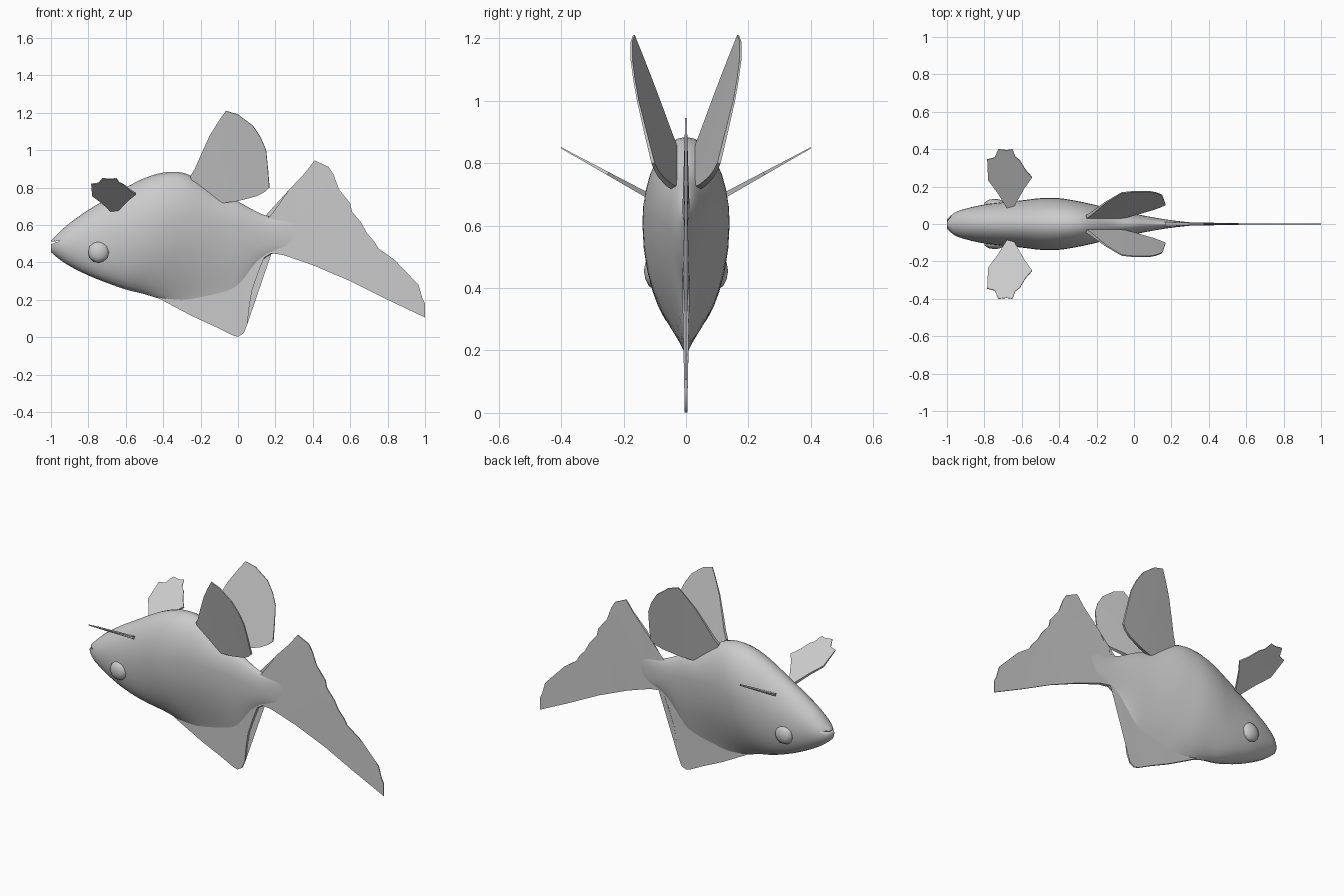
import bpy, bmesh, math
from mathutils import Vector

if "Cube" in bpy.data.objects:
    bpy.data.objects.remove(bpy.data.objects["Cube"], do_unlink=True)

# Single plain grey
grey = bpy.data.materials.new("plain grey")
grey.use_nodes = True
COLOR = (0.6, 0.6, 0.6, 1)
grey.diffuse_color = COLOR
grey.node_tree.nodes["Principled BSDF"].inputs["Base Color"].default_value = COLOR


def finish(bm, name, angle=40):
    bmesh.ops.recalc_face_normals(bm, faces=bm.faces)
    mesh = bpy.data.meshes.new(name)
    bm.to_mesh(mesh)
    bm.free()
    mesh.materials.append(grey)
    obj = bpy.data.objects.new(name, mesh)
    bpy.context.collection.objects.link(obj)
    bpy.ops.object.select_all(action='DESELECT')
    obj.select_set(True)
    bpy.context.view_layer.objects.active = obj
    bpy.ops.object.shade_smooth_by_angle(angle=math.radians(angle))
    return obj


def fin(name, outline, place, thickness, normal):
    """Thin closed plate: outline points placed in space, offset both ways along normal."""
    bm = bmesh.new()
    n = Vector(normal).normalized()
    sides = []
    for sign in (1, -1):
        sides.append([bm.verts.new(Vector(place(u, v)) + n * sign * thickness(u, v))
                      for u, v in outline])
    front, back = sides
    caps = [bm.faces.new(front), bm.faces.new(back[::-1])]
    for i in range(len(front)):
        j = (i + 1) % len(front)
        bm.faces.new((front[j], front[i], back[i], back[j]))
    bmesh.ops.triangulate(bm, faces=caps)
    return finish(bm, name)


def catmull(a, b, c, d, t):
    return [0.5 * (2*q + (r - p)*t + (2*p - 5*q + 4*r - s)*t*t + (3*q - p - 3*r + s)*t**3)
            for p, q, r, s in zip(a, b, c, d)]


# Body stations: x, bottom, widest height, top, half width, pinch of lower half
stations = [
    (-1.00, .455, .485, .515, .025, 1), (-.96, .42, .49, .555, .06, 1),
    (-.90, .38, .495, .61, .082, .9), (-.80, .33, .50, .68, .104, .8),
    (-.70, .29, .52, .74, .116, .8), (-.60, .255, .55, .80, .126, 1),
    (-.50, .23, .59, .85, .138, 1.4), (-.40, .20, .62, .88, .138, 1.8),
    (-.30, .18, .64, .88, .122, 2.2), (-.22, .18, .63, .845, .105, 2.5),
    (-.10, .20, .61, .765, .076, 2.5), (.00, .24, .59, .725, .055, 2.4),
    (.10, .38, .565, .67, .036, 1.6), (.18, .445, .55, .642, .023, 1),
    (.27, .46, .56, .64, .012, 1), (.36, .51, .57, .63, .004, 1)]

SEG, STEPS = 32, 3
rows = []
last = len(stations) - 1
for i in range(last):
    four = [stations[max(0, min(last, i + k))] for k in (-1, 0, 1, 2)]
    rows += [catmull(*four, s / STEPS) for s in range(STEPS)]
rows.append(stations[-1])

bm = bmesh.new()
rings = []
for x, low, mid, top, width, pinch in rows:
    ring = []
    for k in range(SEG):
        a = 2 * math.pi * k / SEG
        s, c = math.sin(a), math.cos(a)
        power = 1 if c >= 0 else pinch
        y = math.copysign(abs(s) ** power, s) * width
        z = mid + c * ((top - mid) if c >= 0 else (mid - low))
        ring.append(bm.verts.new((x, y, z)))
    rings.append(ring)
for r0, r1 in zip(rings, rings[1:]):
    for k in range(SEG):
        j = (k + 1) % SEG
        bm.faces.new((r0[k], r0[j], r1[j], r1[k]))
bm.faces.new(rings[0])
bm.faces.new(rings[-1][::-1])
body = finish(bm, "body", 50)

# Open mouth, cut as a wedge
cutter = fin("mouth_cutter", [(-1.05, .478), (-.95, .515), (-1.05, .505)],
             lambda u, v: (u, 0, v), lambda u, v: .2, (0, 1, 0))
cutter.hide_render = True
cutter.hide_set(True)
cut = body.modifiers.new("mouth", 'BOOLEAN')
cut.operation, cut.solver, cut.object = 'DIFFERENCE', 'EXACT', cutter

# Tail fin
fin("tail_fin",
    [(.12, .62), (.165, .64), (.19, .67), (.27, .785), (.36, .88), (.41, .945), (.485, .91),
     (.51, .87), (.54, .79), (.60, .715), (.61, .67), (.66, .61), (.69, .555), (.73, .51),
     (.75, .475), (.835, .415), (.89, .335), (.965, .28), (.985, .21), (1, .18), (1, .105),
     (.8, .2), (.6, .30), (.4, .385), (.24, .44), (.17, .45), (.12, .5)],
    lambda u, v: (u, 0, v),
    lambda u, v: max(.003, .014 - .025 * math.hypot(u - .15, v - .55)), (0, 1, 0))

# Belly fin
fin("belly_fin",
    [(-.46, .23), (-.40, .195), (-.25, .115), (-.12, .055), (-.03, .01), (0, .002), (.03, .02),
     (.05, .07), (.06, .16), (.075, .25), (.11, .35), (.14, .425), (.18, .45), (.15, .52),
     (0, .5), (-.2, .4), (-.4, .3)],
    lambda u, v: (u, 0, v), lambda u, v: .004 + .02 * min(v, .4), (0, 1, 0))

for side, sign in (("left", 1), ("right", -1)):
    # Paired back fins, spreading upwards and backwards
    fin("back_fin_" + side,
        [(-.255, .86), (-.23, .90), (-.2, .97), (-.15, 1.08), (-.10, 1.16), (-.065, 1.21),
         (0, 1.19), (.08, 1.13), (.12, 1.07), (.15, 1.0), (.16, .9), (.168, .80), (.14, .775),
         (.1, .755), (0, .73), (-.12, .715), (-.17, .735), (-.21, .78)],
        lambda u, v: (u, sign * (.03 + .26 * (v - .71) + .195 * (u + .1)), v),
        lambda u, v: max(.003, .014 - .03 * math.hypot(u + .12, v - .75)),
        (-.195 * sign, 1, -.26 * sign))

    # Side fins, ragged at the tips
    fin("side_fin_" + side,
        [(-.68, .09), (-.73, .17), (-.78, .235), (-.785, .345), (-.745, .355), (-.725, .40),
         (-.68, .395), (-.65, .40), (-.635, .36), (-.61, .34), (-.58, .29), (-.545, .25),
         (-.585, .195), (-.64, .10)],
        lambda u, v: (u, sign * v, .695 + .55 * (v - .12)),
        lambda u, v: max(.002, .009 - .025 * (v - .1)), (0, -.55 * sign, 1))

    # Eyes
    bm = bmesh.new()
    bmesh.ops.create_icosphere(bm, subdivisions=2, radius=.058)
    bmesh.ops.scale(bm, vec=(1, .55, 1), verts=bm.verts)
    bmesh.ops.translate(bm, vec=(-.745, sign * .103, .455), verts=bm.verts)
    finish(bm, "eye_" + side)
